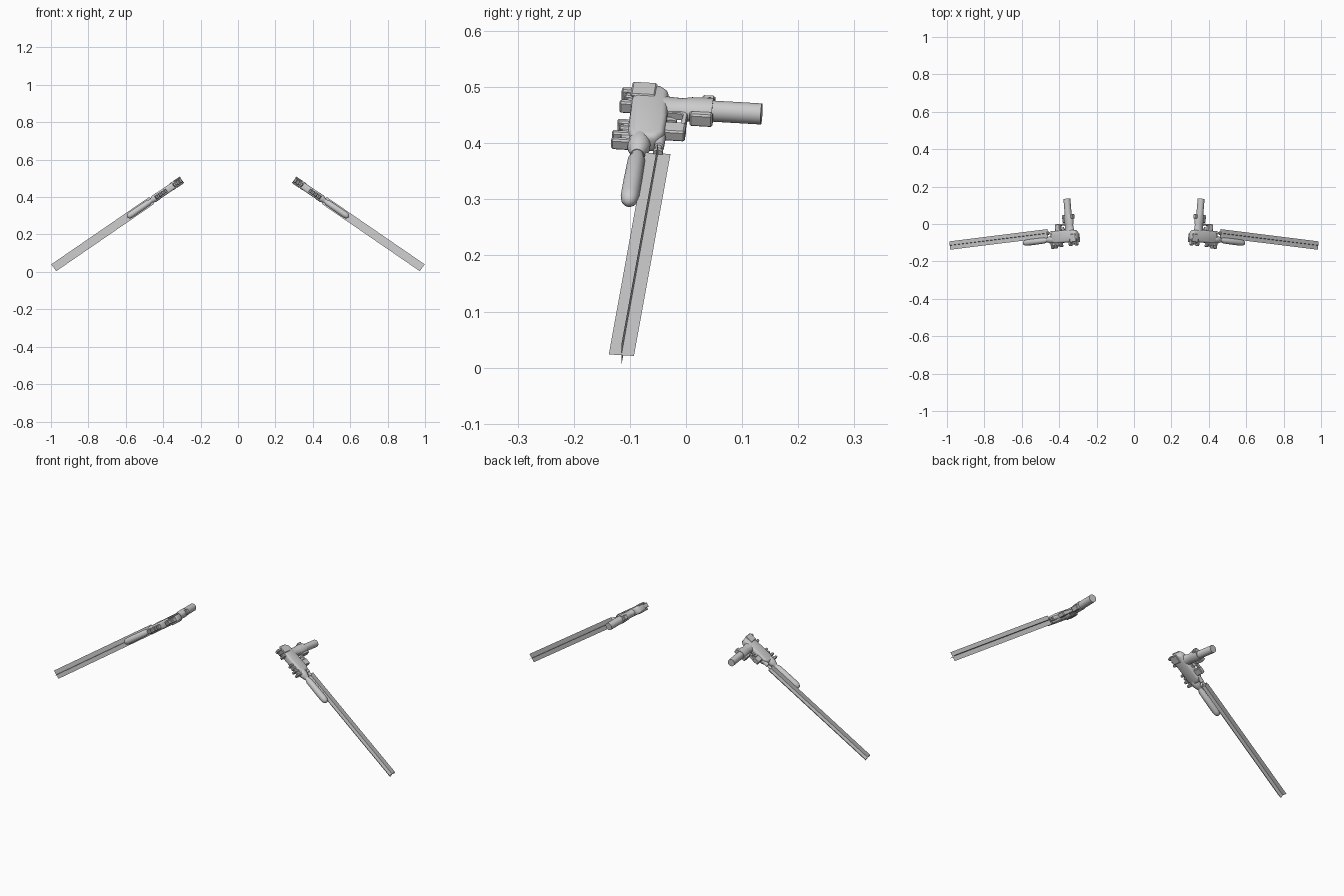
import bpy, bmesh, math
from mathutils import Matrix, Vector

if "Cube" in bpy.data.objects:
    bpy.data.objects.remove(bpy.data.objects["Cube"])

# Local frame of one device: u along the beam, v along the grip, w across its thickness
ORIGIN = Vector((0.461, -0.05, 0.382))
U = Vector((0.820, -0.102, -0.563)).normalized()
W = Vector((0.566, 0.0, 0.824)).normalized()
V = W.cross(U).normalized()
FRAME = Matrix((U, V, W)).transposed().to_4x4()
FRAME.translation = ORIGIN


def finish(name, bm, smooth=True, closed=True):
    """Place the part in the world and mirror it to the other side."""
    if closed:
        bmesh.ops.recalc_face_normals(bm, faces=bm.faces)
    bm.transform(FRAME)
    me = bpy.data.meshes.new(name)
    bm.to_mesh(me)
    bm.free()
    ob = bpy.data.objects.new(name, me)
    bpy.context.collection.objects.link(ob)
    if smooth:
        bpy.ops.object.select_all(action='DESELECT')
        ob.select_set(True)
        bpy.context.view_layer.objects.active = ob
        bpy.ops.object.shade_smooth_by_angle(angle=math.radians(35))
    mod = ob.modifiers.new("Mirror", 'MIRROR')
    mod.use_mirror_merge = False
    return ob


def prism(name, pts, w0, w1, bevel=0.0, segs=2):
    """Extrude a (u, v) outline across the thickness and round its edges."""
    bm = bmesh.new()
    face = bm.faces.new([bm.verts.new((u, v, w0)) for u, v in pts])
    ext = bmesh.ops.extrude_face_region(bm, geom=[face])
    moved = [e for e in ext['geom'] if isinstance(e, bmesh.types.BMVert)]
    bmesh.ops.translate(bm, verts=moved, vec=(0, 0, w1 - w0))
    if bevel:
        bmesh.ops.bevel(bm, geom=bm.edges[:], offset=bevel, segments=segs,
                        profile=0.5, affect='EDGES', clamp_overlap=True)
    return finish(name, bm)


def box(name, u0, u1, v0, v1, w0, w1, bevel=0.002):
    return prism(name, [(u0, v0), (u1, v0), (u1, v1), (u0, v1)], w0, w1, bevel, 1)


def loft(name, axis, centre, rings, n=20):
    """Oval rings (position, radius in plane, radius across) along u or v."""
    bm = bmesh.new()
    loops = []
    for t, ra, rb in rings:
        loop = []
        for i in range(n):
            a = 2 * math.pi * i / n
            c, s = centre + ra * math.cos(a), rb * math.sin(a)
            loop.append(bm.verts.new((t, c, s) if axis == 'u' else (c, t, s)))
        loops.append(loop)
    for a, b in zip(loops, loops[1:]):
        for i in range(n):
            j = (i + 1) % n
            bm.faces.new((a[i], a[j], b[j], b[i]))
    bm.faces.new(loops[0])
    bm.faces.new(loops[-1])
    return finish(name, bm)


# Beam: two crossed flat strips
bm = bmesh.new()
LEN, H = 0.639, 0.0225
for corners in ([(0, -H, 0), (LEN, -H, 0), (LEN, H, 0), (0, H, 0)],
                [(0, 0, -H), (LEN, 0, -H), (LEN, 0, H), (0, 0, H)]):
    bm.faces.new([bm.verts.new(c) for c in corners])
finish("beam", bm, smooth=False, closed=False)

# Main body, rounded slab
prism("body", [(-0.191, -0.056), (-0.191, -0.014), (-0.178, 0.001), (-0.10, 0.006),
               (-0.045, 0.007), (-0.026, -0.006), (-0.024, -0.05), (-0.05, -0.059),
               (-0.15, -0.062)], -0.019, 0.019, 0.010, 3)

# Rear cap cheeks
for side, w in (("upper", 0.017), ("lower", -0.017)):
    box(side + "_rear_cheek", -0.192, -0.150, -0.065, -0.020, w - 0.004, w + 0.004, 0.003)

# Rounded underslung capsule with collar
loft("capsule", 'u', -0.036, [(-0.01, 0.010, 0.010), (0.012, 0.011, 0.011),
     (0.026, 0.0155, 0.016), (0.09, 0.0165, 0.017), (0.138, 0.0165, 0.017),
     (0.151, 0.0145, 0.015), (0.159, 0.010, 0.010), (0.163, 0.004, 0.004)])
loft("capsule_collar", 'u', -0.036, [(-0.045, 0.016, 0.017), (-0.036, 0.020, 0.020),
     (-0.012, 0.020, 0.020), (-0.003, 0.016, 0.016), (0.008, 0.012, 0.012)])

# Beam emitter nozzle
loft("emitter", 'u', 0.0, [(-0.05, 0.009, 0.010), (-0.018, 0.009, 0.010),
     (-0.016, 0.006, 0.007), (-0.006, 0.006, 0.007), (-0.005, 0.009, 0.009),
     (0.003, 0.009, 0.009)], 14)

# Grip: neck, flared sleeve and handle tube
loft("grip_neck", 'v', -0.143, [(-0.01, 0.027, 0.019), (0.012, 0.024, 0.018),
     (0.028, 0.022, 0.018), (0.045, 0.026, 0.020), (0.078, 0.027, 0.021),
     (0.084, 0.025, 0.021)], 24)
loft("grip_tube", 'v', -0.142, [(0.07, 0.0185, 0.019), (0.171, 0.0185, 0.019)], 24)
box("grip_latch", -0.176, -0.152, 0.062, 0.085, -0.012, 0.012, 0.003)
box("grip_lower_lip", -0.122, -0.108, 0.045, 0.086, -0.013, 0.013, 0.003)

# Trigger guard, trigger and housing
prism("trigger_guard", [(-0.126, 0.0), (-0.126, 0.034), (-0.118, 0.041), (-0.083, 0.041),
      (-0.074, 0.034), (-0.074, 0.0), (-0.082, 0.0), (-0.084, 0.031), (-0.114, 0.033),
      (-0.118, 0.028), (-0.118, 0.0)], -0.008, 0.008, 0.0015, 1)
prism("trigger", [(-0.108, 0.0), (-0.110, 0.012), (-0.103, 0.024), (-0.099, 0.022),
      (-0.101, 0.012), (-0.096, 0.0)], -0.004, 0.004)
box("trigger_housing", -0.087, -0.055, 0.0, 0.042, -0.011, 0.011, 0.003)

# Rear vane clusters: upper and lower groups of fins
for i, (u, tip) in enumerate([(-0.186, -0.083), (-0.169, -0.076), (-0.148, -0.083)]):
    box("upper_vane_%d" % (i + 1), u, u + 0.013, tip, -0.05, -0.012, 0.012, 0.003)
box("upper_vane_bridge", -0.184, -0.138, -0.071, -0.055, -0.008, 0.008)
for i, (u, tip) in enumerate([(-0.088, -0.081), (-0.070, -0.076),
                              (-0.052, -0.087), (-0.030, -0.086)]):
    box("lower_vane_%d" % (i + 1), u, u + 0.012, tip, -0.045, -0.011, 0.011, 0.003)
box("lower_vane_bridge", -0.086, -0.020, -0.071, -0.045, -0.008, 0.008)
